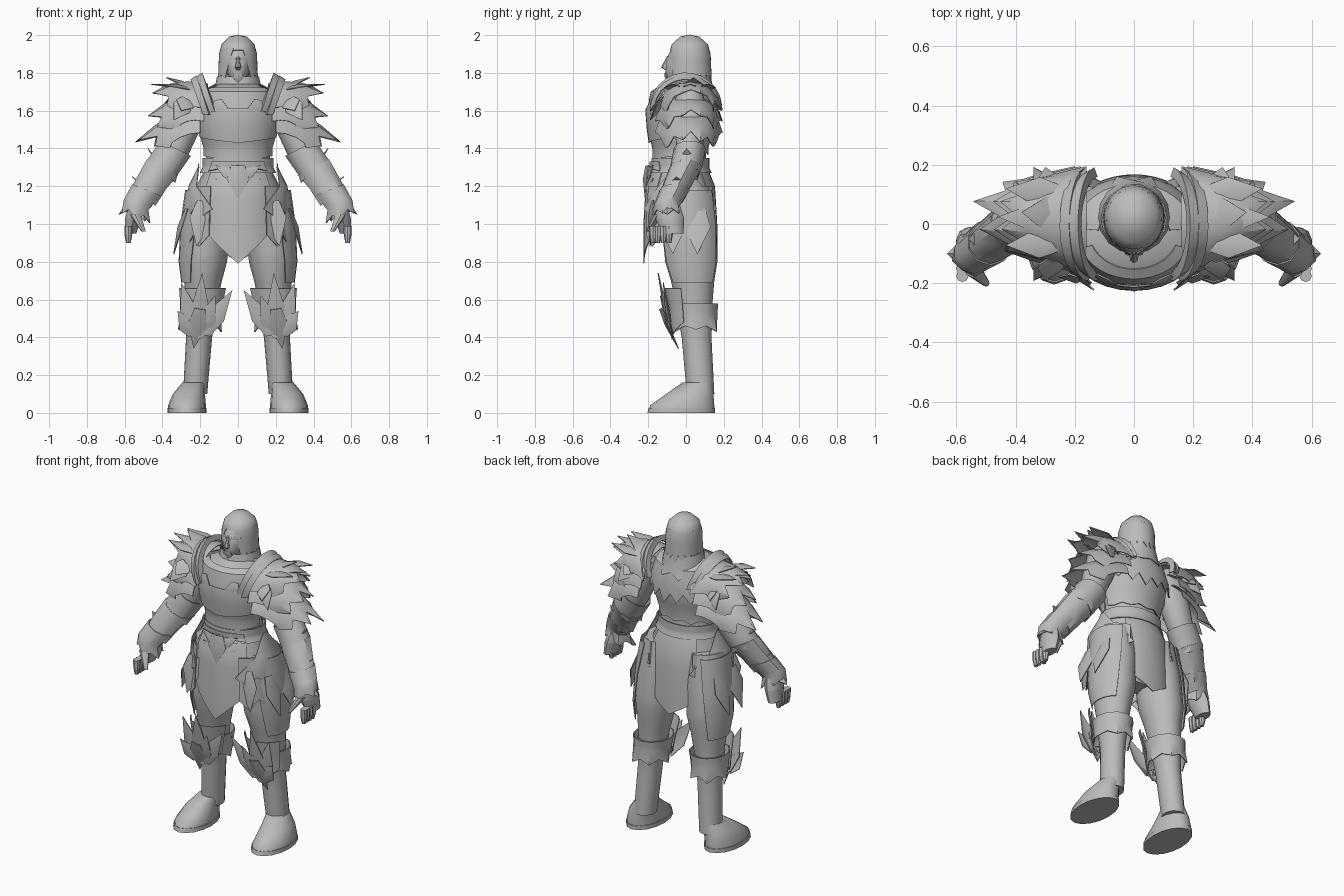
import bpy, bmesh, random
from math import sin, cos, pi, radians
from mathutils import Vector

random.seed(4)
FRONT, SIDE, BACK = -90, 0, 90
FORWARD, REARWARD = Vector((0, -1, 0)), Vector((0, 1, 0))
OUTWARD, UPWARD = Vector((1, 0, 0)), Vector((0, 0, 1))

cube = bpy.data.objects.get("Cube")
if cube:
    bpy.data.objects.remove(cube, do_unlink=True)

grey = bpy.data.materials.new("plain grey")
grey.use_nodes = True
grey.diffuse_color = (.5, .5, .5, 1)
grey.node_tree.nodes["Principled BSDF"].inputs["Base Color"].default_value = grey.diffuse_color


def grid(name, rows, mirror=False, solid=False):
    """Skin equally long point rows, as a closed solid or as a thin shell."""
    bm = bmesh.new()
    verts = [[bm.verts.new(point) for point in row] for row in rows]
    for upper, lower in zip(verts, verts[1:]):
        for c in range(len(upper) - 1):
            bm.faces.new((upper[c], lower[c], lower[c + 1], upper[c + 1]))
    bmesh.ops.remove_doubles(bm, verts=bm.verts, dist=.001)
    if solid:
        bmesh.ops.holes_fill(bm, edges=[e for e in bm.edges if e.is_boundary], sides=0)
        bmesh.ops.recalc_face_normals(bm, faces=bm.faces)
    for face in bm.faces:
        face.smooth = True
    for edge in bm.edges:
        edge.smooth = len(edge.link_faces) == 2 and edge.calc_face_angle(0) < radians(40)
    mesh = bpy.data.meshes.new(name)
    bm.to_mesh(mesh)
    bm.free()
    mesh.materials.append(grey)
    obj = bpy.data.objects.new(name, mesh)
    bpy.context.collection.objects.link(obj)
    if mirror:
        obj.modifiers.new("Mirror", 'MIRROR')
    if not solid:
        shell = obj.modifiers.new("Shell", 'SOLIDIFY')
        shell.thickness, shell.offset = .005, 0


def tapered(rows, depth, x=0, y=0, lean=0):
    """Profile of (z, x, y, rx, ry) rings from (z, radius) pairs on a leaning axis."""
    top = rows[0][0]
    return [(z, x + lean * (top - z), y + lean * (top - z), r, r * depth) for z, r in rows]


def sample(profile, z):
    """Ring of a profile at any height."""
    for above, below in zip(profile, profile[1:]):
        if above[0] >= z >= below[0]:
            t = (above[0] - z) / (above[0] - below[0])
            return [a + (b - a) * t for a, b in zip(above, below)]
    nearest = profile[0] if z > profile[0][0] else profile[-1]
    return [z, *nearest[1:]]


def wrap(name, profile, top, bottom, facing=FRONT, spread=(180, 180), puff=0, cols=16,
         tooth=0, flare=0, vee=0, tilt=0, mirror=False, solid=False):
    """Follow a profile from top to bottom; the lower edge may be toothed or pointed."""
    heights = {top, (top + bottom) / 2, bottom} | {p[0] for p in profile if bottom < p[0] < top}
    rows = []
    for height in sorted(heights, reverse=True):
        z, x, y, rx, ry = sample(profile, height)
        t = (top - height) / (top - bottom)
        half = spread[0] + (spread[1] - spread[0]) * t
        row = []
        for c in range(cols + 1):
            side = 2 * c / cols - 1
            angle = radians(facing + half * side)
            point = height == bottom and c % 2
            grow = 1 + flare * point
            drop = tooth * random.uniform(.6, 1.2) * point
            if height == bottom:
                drop += vee * (1 - abs(side))
            dx, dy = (rx + puff) * cos(angle) * grow, (ry + puff) * sin(angle) * grow
            row.append((x + dx, y + dy, z + tilt * dx - drop))
        rows.append(row)
    grid(name, rows, mirror, solid)


def limb(name, profile, top, bottom, **options):
    wrap(name, profile, top, bottom, mirror=True, solid=True, **options)


def leaf(name, base, tip, outward, width=.04, mirror=True):
    """Creased pointed plate, raised along its middle."""
    base, tip = Vector(base), Vector(tip)
    across = (tip - base).cross(outward).normalized() * width
    rows = []
    for along, wide in ((0, .6), (.4, 1), (1, 0)):
        middle = base.lerp(tip, along)
        rows.append([middle - across * wide, middle + outward * width * wide / 3, middle + across * wide])
    grid(name, rows, mirror)


def pauldron(name, inner, outer, width, drop, puff, teeth):
    """Domed shoulder layer that narrows outward and breaks into long points."""
    inner, outer = Vector(inner), Vector(outer)
    cols = teeth * 2
    reach = [random.uniform(.9, 1.05) for c in range(cols + 1)]
    rows = []
    for v in (0, .25, .5, .7, 1):
        row = []
        for c in range(cols + 1):
            angle = radians(85) * (2 * c / cols - 1)
            along = v * (.55 + .45 * cos(angle)) * reach[c]
            if v == 1 and c % 2 == 0:
                along *= .75
            point = inner.lerp(outer, along)
            point += REARWARD * width * sin(angle) * (1.05 - .3 * v)
            point += UPWARD * (puff * sin(pi * v) - drop * (1 - cos(angle)))
            row.append(point)
        rows.append(row)
    grid(name, rows, mirror=True)


# Body outlines that both the flesh and the armour follow
torso = tapered([(1.74, .1), (1.7, .18), (1.6, .21), (1.5, .2), (1.4, .17), (1.3, .17),
                 (1.2, .22), (1, .235), (.8, .24)], depth=.8, y=-.03)
leg = tapered([(1.2, .11), (1, .125), (.8, .12), (.7, .1), (.55, .08), (.4, .065), (.1, .06)],
              depth=1.15, x=.15, lean=.07)
arm = [(z, x, y, r, r) for z, x, y, r in ((1.72, .2, .02, .06), (1.62, .25, .02, .09), (1.4, .33, .02, .07),
                                         (1.3, .4, 0, .07), (1.1, .54, -.1, .045))]
neck = tapered([(1.8, .06), (1.7, .08)], depth=1, y=.02)
hair = tapered([(2, 0), (1.99, .045), (1.95, .085), (1.9, .098), (1.8, .102)], depth=1.1, y=.02)
skull = [(1.97, 0, 0, 0, 0), (1.95, 0, 0, .05, .06), (1.9, 0, 0, .075, .092), (1.85, 0, -.01, .073, .098),
         (1.8, 0, -.02, .06, .09), (1.76, 0, -.03, .035, .07)]
nose = [(1.89, 0, -.09, .006, .01), (1.83, 0, -.107, .016, .025), (1.815, 0, -.1, .012, .012)]
foot = [(.16, .235, .06, .06, .08), (.1, .26, .02, .085, .125), (.04, .27, -.02, .1, .17),
        (0, .27, -.025, .1, .175)]

# Head, face and long hair
wrap("head", skull, 1.97, 1.76, solid=True)
wrap("neck", neck, 1.8, 1.66, solid=True)
wrap("nose", nose, 1.89, 1.815, cols=8, solid=True)
leaf("chin", (0, -.105, 1.8), (0, -.095, 1.75), FORWARD, width=.03, mirror=False)
leaf("brow", (.01, -.1, 1.875), (.07, -.06, 1.88), FORWARD, width=.01)
wrap("hair_crown", hair, 2, 1.92, cols=28)
wrap("hair_lengths", hair, 1.93, 1.79, BACK, (165, 142), cols=28, tooth=.05, flare=.03)

# Torso and hips
wrap("torso", torso, 1.74, 1.1, cols=20, solid=True)
wrap("pelvis", tapered([(1.15, .2), (.9, .09)], depth=.7), 1.15, .9, solid=True)

# Layered breastplate and back armour
wrap("gorget", neck, 1.78, 1.68, puff=.045, tooth=.03, flare=.2)
wrap("upper_breastplate", torso, 1.72, 1.62, FRONT, (70, 75), .01, vee=.04)
wrap("middle_breastplate", torso, 1.61, 1.46, FRONT, (80, 80), .015, vee=.03)
wrap("lower_breastplate", torso, 1.48, 1.36, FRONT, (85, 85), .01, vee=.02)
wrap("upper_back_plate", torso, 1.74, 1.58, BACK, (85, 85), .02, tooth=.06, flare=.03, vee=.03)
wrap("lower_back_plate", torso, 1.58, 1.38, BACK, (85, 85), .01, cols=10, tooth=.02)
for x in (.1, .13):
    leaf("chest_leaf", (x, -.17, 1.5 + x), (x - .08, -.21, 1.48 + x), FORWARD)

# Raised collar bands arching over the shoulders
for name, shift in (("inner_collar_band", 0), ("outer_collar_band", .03)):
    arc = [radians(d) for d in range(5, 200, 15)]
    grid(name, [[(.12 + shift + w + .06 * sin(a), (.16 + h) * cos(a), 1.61 - shift / 2 + (.16 + h) * sin(a))
                 for a in arc] for w, h in ((0, 0), (.01, .03), (.04, .01))], mirror=True)

# Shoulder armour in three overlapping layers
for i, name in enumerate(("lower_pauldron", "middle_pauldron", "upper_pauldron")):
    pauldron(name, (.2 - .02 * i, .015, 1.62 + .06 * i), (.55 - .04 * i, .03, 1.44 + .13 * i),
             width=.17, drop=.15, puff=.03, teeth=4)
for y in (-.06, .02, .1):
    leaf("pauldron_crest", (.25, y, 1.71), (.46 - abs(y - .02) / 3, y * 1.2, 1.74), UPWARD, width=.05)
leaf("pauldron_horn", (.24, .03, 1.71), (.38, .04, 1.775), UPWARD, width=.06)
for outward in (FORWARD, REARWARD):
    for x, z in ((.34, 1.55), (.3, 1.6)):
        leaf("pauldron_side_point", Vector((.27, 0, 1.66)) + outward * .12,
             Vector((x, 0, z)) + outward * .19, outward, width=.05)

# Arms and hands
limb("arm", arm, 1.72, 1.08, tilt=.4)
palm = tapered([(1.1, .04), (1.03, .045), (.95, .033)], depth=1.7, x=.54, y=-.1, lean=.2)
limb("palm", palm, 1.1, .95, cols=10)
for y in (-.175, -.15, -.12, -.09):
    finger = tapered([(.99, .021), (.94, .02), (.9, .012)], depth=1, x=.58, y=y)
    limb("finger", finger, .99, .9, cols=8)
limb("thumb", [(1.05, .545, -.15, .03, .03), (.96, .5, -.2, .012, .012)], 1.05, .96, cols=8)

# Forearm guards
wrap("elbow_guard", arm, 1.4, 1.28, puff=.012, tooth=.02, flare=.05, tilt=.5, cols=10, mirror=True)
wrap("bracer", arm, 1.3, 1.15, puff=.015, tooth=.02, flare=.05, tilt=.5, cols=10, mirror=True)
wrap("wrist_cuff", arm, 1.18, 1.06, puff=.022, tooth=.03, flare=.15, tilt=.4, cols=10, mirror=True)
for height, lift in ((1.32, .08), (1.2, .05), (1.1, -.05)):
    z, x, y, rx, ry = sample(arm, height)
    leaf("forearm_barb", (x + rx / 2, y, z), (x + .09, y, z + lift), OUTWARD + UPWARD)

# Legs and boots
limb("thigh", leg, 1.2, .5)
wrap("thigh_guard", leg, 1.18, .69, SIDE, (70, 55), .014, cols=8, mirror=True)
limb("boot_shaft", leg, .57, .1, puff=.004)
limb("boot_foot", foot, .16, 0)
wrap("boot_sole", foot, .025, 0, puff=.002, mirror=True)
wrap("boot_cuff", leg, .58, .46, puff=.028, tooth=.03, flare=.15, cols=12, mirror=True)

# Knee guards: a pointed plate under leaves that fan up from the shin
wrap("knee_plate", leg, .66, .48, FRONT, (65, 60), .04, cols=8, vee=.09, mirror=True)
for x, z in ((.03, .65), (.12, .62), (.3, .69), (.32, .54), (.19, .74)):
    leaf("knee_leaf", (.21 + (x - .2) / 5, -.07, .42), (x, -.15 + abs(x - .18) / 4, z), FORWARD, width=.05)
leaf("shin_point", (.2, -.13, .55), (.235, -.04, .34), FORWARD, width=.05)

# Belt and buckle
wrap("belt", torso, 1.35, 1.27, puff=.015, cols=24)
wrap("belt_arch", torso, 1.33, 1.28, FRONT, (45, 50), .025, cols=10, vee=-.03)
leaf("buckle", (0, -.2, 1.31), (0, -.215, 1.13), FORWARD, width=.06, mirror=False)
for z in (1.25, 1.18):
    leaf("buckle_wing", (.02, -.2, z), (.12, -.175, z + .06), FORWARD, width=.03)

# Skirt panels and hanging points
wrap("front_skirt", torso, 1.29, .96, FRONT, (50, 45), .005, cols=8, vee=.17)
wrap("back_skirt", torso, 1.3, .88, BACK, (45, 32), .005, cols=8, vee=.08)
wrap("upper_side_skirt", torso, 1.32, 1.08, SIDE, (5, 60), .04, cols=8, tooth=.04, mirror=True)
wrap("lower_side_skirt", torso, 1.2, .94, SIDE, (55, 55), .03, cols=8, tooth=.06, flare=.03, mirror=True)
for y in (-.07, .06):
    leaf("skirt_point", (.265, y, 1.08), (.34, y, .84), OUTWARD, width=.07)
leaf("front_skirt_point", (.18, -.17, 1.12), (.22, -.19, .88), FORWARD, width=.06)
